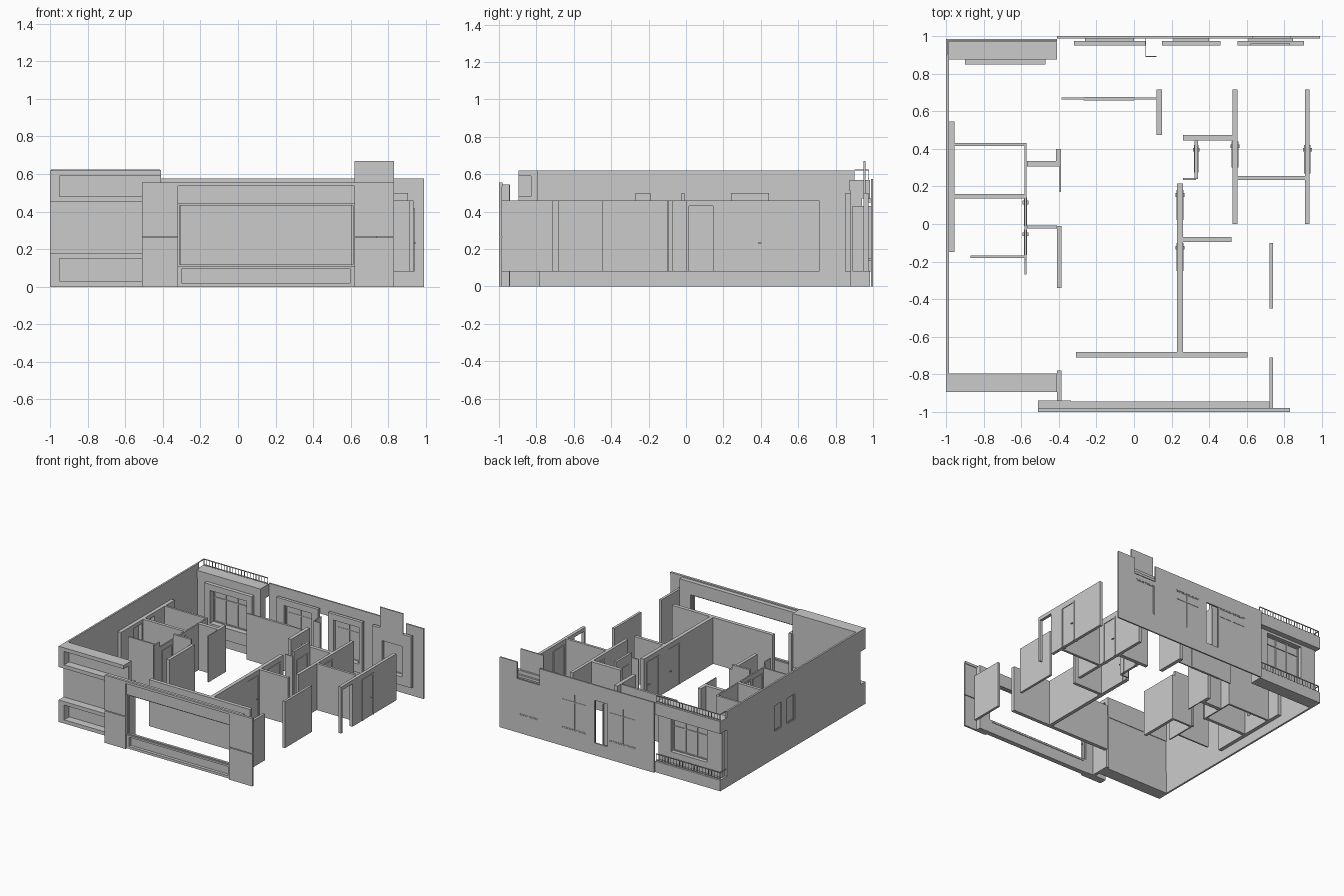
import bpy, bmesh

if "Cube" in bpy.data.objects:
    bpy.data.objects.remove(bpy.data.objects["Cube"])

LO, HI = 0.08, 0.46          # floor and head height of the inner walls


def finish(name, bm):
    bmesh.ops.remove_doubles(bm, verts=bm.verts, dist=1e-5)
    bmesh.ops.recalc_face_normals(bm, faces=bm.faces)
    me = bpy.data.meshes.new(name)
    bm.to_mesh(me)
    bm.free()
    ob = bpy.data.objects.new(name, me)
    bpy.context.collection.objects.link(ob)
    return ob


def add_box(bm, x0, x1, y0, y1, z0, z1):
    m = bmesh.ops.create_cube(bm, size=1)
    for v in m['verts']:
        v.co.x = x1 if v.co.x > 0 else x0
        v.co.y = y1 if v.co.y > 0 else y0
        v.co.z = z1 if v.co.z > 0 else z0


def boxes(name, *items):
    bm = bmesh.new()
    for b in items:
        add_box(bm, *b)
    return finish(name, bm)


def wall(name, axis, a0, a1, t0, t1, z0=LO, z1=HI, holes=()):
    """Wall running along an axis, with rectangular holes (a0, a1, z0, z1)."""
    bm = bmesh.new()
    A = sorted({a0, a1} | {min(max(h[i], a0), a1) for h in holes for i in (0, 1)})
    Z = sorted({z0, z1} | {min(max(h[i], z0), z1) for h in holes for i in (2, 3)})

    def solid(i, j):
        if not (0 <= i < len(A) - 1 and 0 <= j < len(Z) - 1):
            return False
        a, z = (A[i] + A[i + 1]) / 2, (Z[j] + Z[j + 1]) / 2
        return not any(h[0] < a < h[1] and h[2] < z < h[3] for h in holes)

    def quad(*pts):
        bm.faces.new([bm.verts.new((a, t, z) if axis == 'x' else (t, a, z)) for a, t, z in pts])

    for i in range(len(A) - 1):
        for j in range(len(Z) - 1):
            if not solid(i, j):
                continue
            p, q, r, s = A[i], A[i + 1], Z[j], Z[j + 1]
            for t in (t0, t1):
                quad((p, t, r), (q, t, r), (q, t, s), (p, t, s))
            for a, n in ((p, i - 1), (q, i + 1)):
                if not solid(n, j):
                    quad((a, t0, r), (a, t1, r), (a, t1, s), (a, t0, s))
            for z, n in ((r, j - 1), (s, j + 1)):
                if not solid(i, n):
                    quad((p, t0, z), (q, t0, z), (q, t1, z), (p, t1, z))
    return finish(name, bm)


def window(name, axis, a0, a1, t0, t1, z0, z1, panes=2, bar=0.008, transom=None):
    """Frame with mullions and a thin glass sheet."""
    w = (a1 - a0 - bar) / panes
    rows = [(z0 + bar, z1 - bar)]
    if transom:
        rows = [(z0 + bar, transom - bar / 2), (transom + bar / 2, z1 - bar)]
    holes = [(a0 + bar + k * w, a0 + (k + 1) * w, lo, hi) for k in range(panes) for lo, hi in rows]
    wall(name + "_frame", axis, a0, a1, t0, t1, z0, z1, holes)
    m = (t0 + t1) / 2
    wall(name + "_glass", axis, a0 + bar, a1 - bar, m - .001, m + .001, z0 + bar, z1 - bar)


def door(name, x, y0, y1, top=0.42, half=0.018):
    """Door in a wall along y: casing proud on both sides, and handles."""
    wall(name + "_casing", 'y', y0, y1, x - half, x + half, LO, top,
         [(y0 + .012, y1 - .012, LO, top - .012)])
    boxes(name + "_handles", *[(x + s * (half + .001) - .005, x + s * (half + .001) + .005,
                                y1 - .035, y1 - .016, .23, .236) for s in (-1, 1)])


def railing(name, x0, x1, y, z0, z1, n):
    d = 0.003
    bars = [(x0, x1, y - d, y + d, z1 - 2 * d, z1), (x0, x1, y - d, y + d, z0 + .006, z0 + .01)]
    for k in range(n + 1):
        x = x0 + (x1 - x0) * k / n
        bars.append((x - .002, x + .002, y - .002, y + .002, z0, z1 - d))
    boxes(name, *bars)


# --- left outer wall with two small windows
slots = [(.02, .12, .22, .43), (.19, .28, .22, .43)]
wall("left_outer_wall", 'y', -.83, .9, -1, -.985, 0, .62, slots)
wall("left_inner_lining", 'y', -.15, .545, -.985, -.955, LO, HI, slots)
for k, (a, b, lo, hi) in enumerate(slots):
    window(f"left_window_{k}", 'y', a, b, -.992, -.984, lo, hi, 1)

# --- front left balcony: two open boxes and the wall between them
for nm, lo, hi in (("lower", 0, .18), ("upper", .45, .62)):
    wall(f"front_balcony_{nm}_box", 'x', -1, -.41, -.895, -.83, lo, hi, [(-.95, -.41, lo + .03, hi - .03)])
    boxes(f"front_balcony_{nm}_back", (-1, -.41, -.83, -.795, lo, hi))
boxes("front_balcony_mid_wall", (-.985, -.41, -.83, -.80, .18, .45))
boxes("front_balcony_side_wall", (-.41, -.385, -.945, -.78, 0, HI))

# --- main front wall: seamed side panels, coping, open window and planter slot
for nm, a, b in (("left", -.51, -.32), ("right", .62, .83)):
    boxes(f"front_{nm}_panels", (a, b, -1, -.985, 0, .262), (a, b, -1, -.985, .268, .535))
boxes("front_coping", (-.51, .83, -1, -.98, .535, .555))
boxes("front_pillars", (-.51, -.335, -.985, -.94, 0, .545), (.62, .72, -.985, -.945, 0, .545))
wall("front_center_wall", 'x', -.335, .63, -.985, -.945, 0, .545,
     [(-.32, .62, .11, .44), (-.30, .60, .02, .095)])
wall("front_window_frame", 'x', -.32, .62, -.975, -.955, .11, .44, [(-.311, .611, .118, .432)])
boxes("front_slot_back", (-.30, .60, -.96, -.95, .02, .095))
boxes("front_return_wall", (.72, .74, -.985, -.71, LO, HI))
boxes("front_room_wall", (-.31, .605, -.71, -.68, LO, HI))

# --- back wall with windows and a notch under the raised panel
backs = [(-.25, .0, .15, .45), (.01, .13, .1, .45), (.2, .43, .15, .45)]
wall("back_wall", 'x', -.41, .99, .988, 1, 0, .575,
     backs + [(.63, .83, .44, .575), (.64, .82, .15, .40)])
boxes("back_wall_bands", (-.38, .55, .998, 1.0, .47, .55), (-.38, .55, .998, 1.0, .03, .09))
window("back_window_0", 'x', -.25, 0, .99, .998, .15, .45, 2, transom=.38)
window("back_window_1", 'x', .2, .43, .99, .998, .15, .45, 2, transom=.38)
window("back_window_2", 'x', .64, .82, .99, .998, .15, .40, 2)
wall("back_raised_panel", 'x', .62, .83, .95, .96, .42, .67)
# inner window surrounds
for k, (a, b, c, d) in enumerate([(-.32, .06, -.25, 0), (.15, .46, .2, .43), (.55, .905, .64, .82)]):
    wall(f"back_window_surround_{k}", 'x', a, b, .95, .975, LO, .50, [(c, d, .15, .45 if k < 2 else .40)])
    boxes(f"back_window_sill_{k}", (a + .06, b - .06, .96, .99, .135, .15),
          (a + .06, b - .06, .975, .99, .45, .47))
boxes("back_open_door", (.06, .065, .89, .99, LO, .43), (.06, .12, .89, .894, LO, .43))

# --- back left balcony: wall, wrapping slabs and two railings
bay = [(-.85, -.52, .18, .45)]
wall("bay_wall", 'x', -.985, -.41, .88, .94, 0, .57, bay)
wall("bay_inner_surround", 'x', -.9, -.47, .85, .88, LO, .50, bay)
window("bay_window", 'x', -.85, -.52, .895, .91, .18, .45, 3, transom=.38)
for nm, lo, hi, top in (("lower", 0, .09, .15), ("upper", .47, .57, .625)):
    boxes(f"bay_{nm}_slab", (-1, -.41, .9, .985, lo, hi))
    railing(f"bay_{nm}_railing", -.992, -.414, .975, hi, top, 22)
boxes("bay_upper_ledge", (-.985, -.41, .875, .9, .51, .57))
boxes("bay_railing_ends", *[(-.994, -.988, .9, .978, z - .006, z) for z in (.15, .625)])

# --- inner partitions on plain plans (x0, x1, y0, y1)
plans = {
    "bedroom_wall": (-.955, -.575, .415, .432), "bath_wall": (-.955, -.575, .135, .16),
    "closet_wall": (-.87, -.575, -.18, -.168), "hall_stub": (-.57, -.41, .305, .335),
    "hall_pier": (-.415, -.388, .305, .4), "hall_leaf": (-.396, -.388, .17, .305),
    "hall_side_wall": (-.41, -.385, -.34, -.01), "kitchen_pier": (.12, .15, .475, .715),
    "kitchen_screen": (-.385, .12, .662, .672), "kitchen_panel": (-.27, 0, .658, .677),
    "study_wall": (.26, .52, -.095, -.07), "lobby_wall": (.26, .525, .445, .475),
    "lobby_stub": (.26, .33, .235, .245), "right_cross_wall": (.55, .91, .235, .255),
    "right_pier": (.72, .74, -.45, -.1),
}
for nm, p in plans.items():
    boxes(nm, (*p, LO, HI))

# --- partitions with doors
wall("bath_front_wall", 'y', -.19, .43, -.583, -.572, LO, HI, [(0, .13, LO, .42)])
boxes("tall_closet_leaf", (-.583, -.572, -.27, -.19, LO, .5))
boxes("tall_hall_stub", (-.57, -.41, -.025, -.008, LO, .5))
boxes("tall_lobby_leaf", (.322, .34, .24, .445, LO, .5))
boxes("spine_wall", (.23, .26, -.68, .215, LO, HI))
boxes("right_inner_wall", (.525, .55, 0, .715, LO, HI))
wall("right_outer_wall", 'y', 0, .715, .91, .935, LO, HI, [(.015, .145, LO, .43)])
door("spine_door_a", .245, .02, .18)
door("spine_door_b", .245, -.25, -.1)
door("lobby_door", .331, .275, .42, .42, .012)
door("right_inner_door", .5375, .30, .44)
door("right_outer_door", .9225, .27, .42)
door("bath_door", -.5775, -.01, .14, .43, .009)
door("closet_door", -.5775, -.165, -.03, .42, .009)
